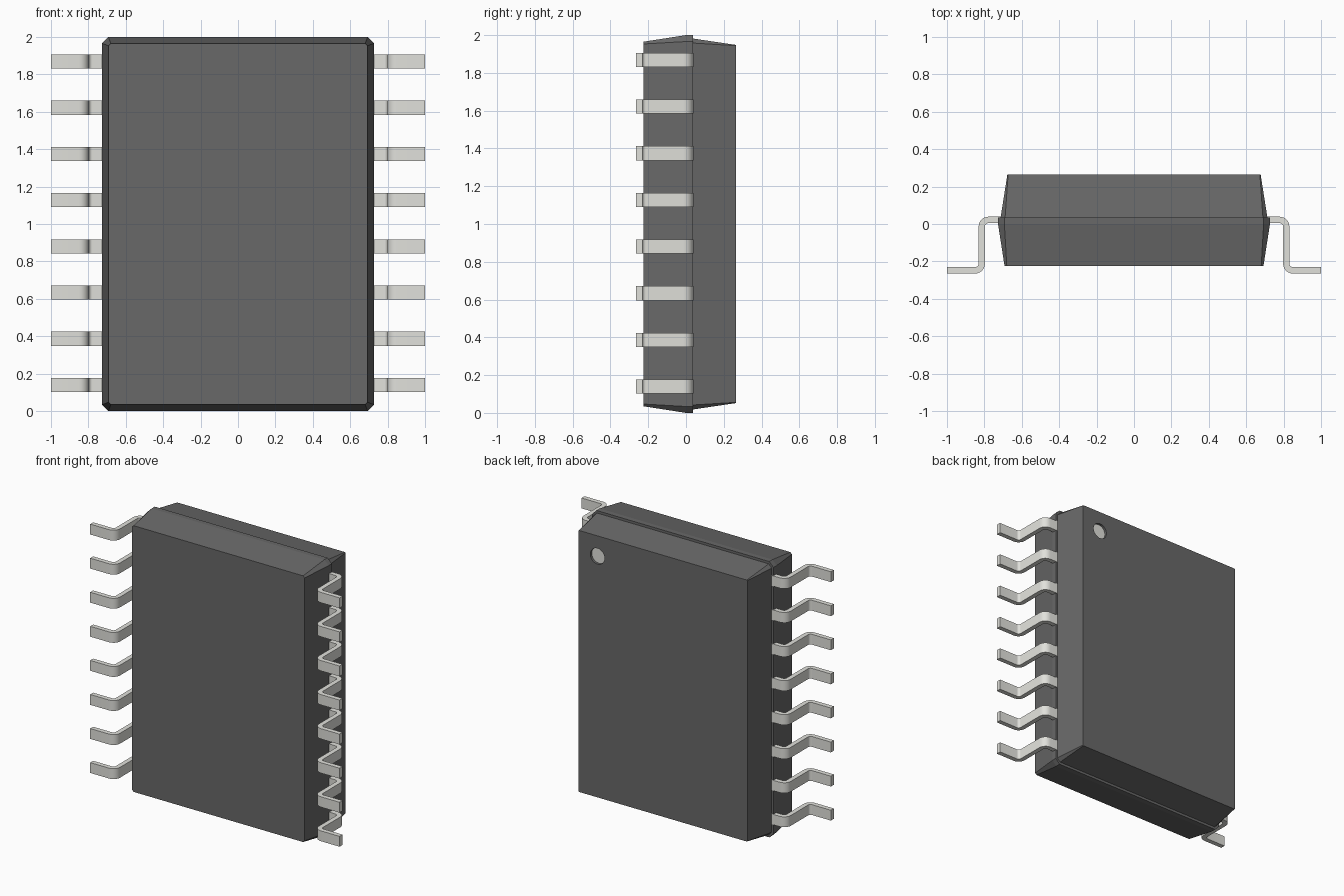
import bpy, bmesh, math
from mathutils import Vector

if "Cube" in bpy.data.objects:
    bpy.data.objects.remove(bpy.data.objects["Cube"])


def material(name, rgb):
    m = bpy.data.materials.new(name)
    m.diffuse_color = (*rgb, 1)
    m.use_nodes = True
    m.node_tree.nodes["Principled BSDF"].inputs["Base Color"].default_value = m.diffuse_color
    return m


dark = material("dark_plastic", (0.14, 0.14, 0.14))
metal = material("tin_metal", (0.75, 0.75, 0.71))


def finish(bm, name, mat):
    bmesh.ops.recalc_face_normals(bm, faces=bm.faces)
    me = bpy.data.meshes.new(name)
    bm.to_mesh(me)
    bm.free()
    me.materials.append(mat)
    return me


def add(name, me, loc=(0, 0, 0)):
    ob = bpy.data.objects.new(name, me)
    ob.location = loc
    bpy.context.collection.objects.link(ob)
    return ob


def smooth(ob):
    bpy.ops.object.select_all(action='DESELECT')
    ob.select_set(True)
    bpy.context.view_layer.objects.active = ob
    bpy.ops.object.shade_smooth_by_angle(angle=math.radians(30))


# Package body: chamfered rectangles lofted along y (y, half width, half height, chamfer)
sections = [(-0.225, 0.692, 0.965, 0.012),
            (0.0, 0.727, 1.0, 0.034),
            (0.036, 0.727, 1.0, 0.034),
            (0.036, 0.713, 0.982, 0.024),
            (0.265, 0.677, 0.948, 0.004)]
bm = bmesh.new()
rings = []
for y, w, h, c in sections:
    corner = [(w, h - c), (w - c, h)]
    pts = corner + [(-x, z) for x, z in reversed(corner)]
    pts += [(-x, -z) for x, z in pts]
    rings.append([bm.verts.new((x, y, 1 + z)) for x, z in pts])
for a, b in zip(rings, rings[1:]):
    for i in range(8):
        j = (i + 1) % 8
        bm.faces.new((a[i], a[j], b[j], b[i]))
bm.faces.new(rings[0])
bm.faces.new(rings[-1])
body = add("package_body", finish(bm, "package_body", dark))


# Orientation dimple: round recess with a light floor
def disc(name, y0, y1, r, mat):
    bpy.ops.mesh.primitive_cylinder_add(vertices=32, radius=r, depth=y1 - y0,
                                        location=(0.525, (y0 + y1) / 2, 1.80),
                                        rotation=(math.pi / 2, 0, 0))
    ob = bpy.context.object
    ob.name = name
    ob.data.materials.append(mat)
    return ob


cutter = disc("dimple_cutter", 0.245, 0.30, 0.057, dark)
cutter.hide_render = True
cutter.hide_set(True)
cut = body.modifiers.new("dimple", 'BOOLEAN')
cut.operation = 'DIFFERENCE'
cut.solver = 'EXACT'
cut.object = cutter
smooth(disc("dimple_floor", 0.235, 0.248, 0.057, metal))

# Gull-wing lead profile: centre line in x, y with rounded bends
R, T, W = 0.036, 0.034, 0.075
Y_TOP, Y_FOOT, X_LEG = 0.022, -0.248, 0.814
path = [(Vector((0.66, Y_TOP)), Vector((0, 1)))]
for k in range(7):
    a = math.radians(90 - 15 * k)
    n = Vector((math.cos(a), math.sin(a)))
    path.append((Vector((X_LEG - R, Y_TOP - R)) + n * R, n))
for k in range(7):
    a = math.radians(180 + 15 * k)
    n = Vector((math.cos(a), math.sin(a)))
    path.append((Vector((X_LEG + R, Y_FOOT + R)) + n * R, -n))
path.append((Vector((1.0, Y_FOOT)), Vector((0, 1))))

bm = bmesh.new()
rings = []
for p, n in path:
    q, r = p + n * T / 2, p - n * T / 2
    rings.append([bm.verts.new((v.x, v.y, z)) for v, z in
                  ((q, -W / 2), (q, W / 2), (r, W / 2), (r, -W / 2))])
for a, b in zip(rings, rings[1:]):
    for i in range(4):
        j = (i + 1) % 4
        bm.faces.new((a[i], a[j], b[j], b[i]))
bm.faces.new(rings[0])
bm.faces.new(rings[-1])
lead_mesh = finish(bm, "lead_pair", metal)

# Eight lead pairs, mirrored to both sides
for i in range(8):
    lead = add(f"lead_pair_{i + 1}", lead_mesh, (0, 0, 1.004 + (i - 3.5) * 0.247))
    lead.modifiers.new("mirror", 'MIRROR').use_axis[0] = True
smooth(lead)
